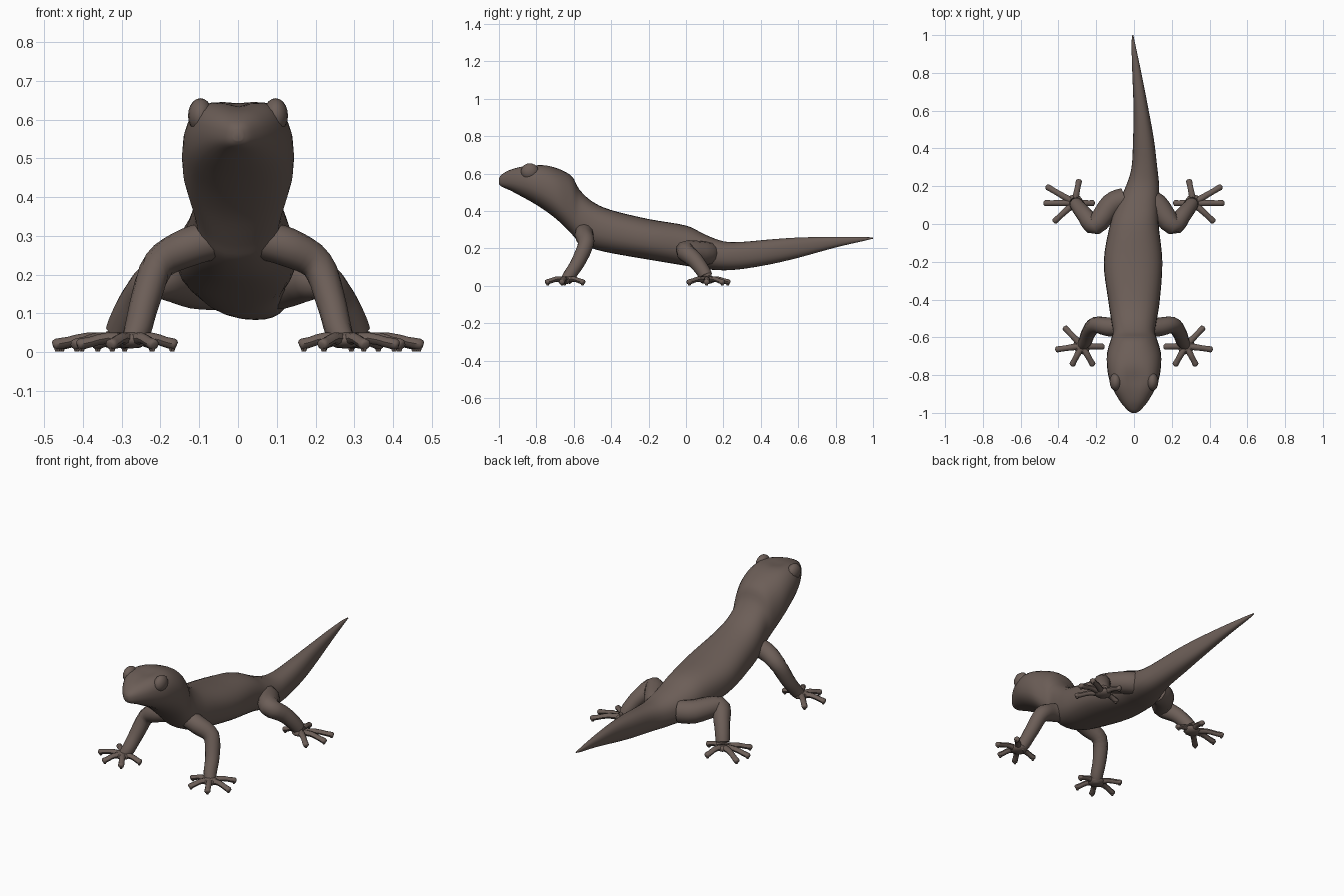
import bpy, bmesh, math
from mathutils import Vector

if "Cube" in bpy.data.objects:
    bpy.data.objects.remove(bpy.data.objects["Cube"])

skin = bpy.data.materials.new("brown_skin")
skin.diffuse_color = (0.15, 0.112, 0.096, 1)
skin.use_nodes = True
skin.node_tree.nodes["Principled BSDF"].inputs["Base Color"].default_value = skin.diffuse_color


def spline(rows, n):
    """Catmull-Rom interpolation through rows of numbers."""
    out = []
    for i in range(len(rows) - 1):
        p = [rows[max(0, min(len(rows) - 1, i + k))] for k in (-1, 0, 1, 2)]
        for s in range(n):
            t = s / n
            out.append([0.5 * (2 * b + (c - a) * t + (2 * a - 5 * b + 4 * c - d) * t * t
                               + (3 * b - a - 3 * c + d) * t ** 3) for a, b, c, d in zip(*p)])
    return out + [list(rows[-1])]


def loft(bm, rings):
    """Skin a list of point rings and cap both ends."""
    vr = [[bm.verts.new(p) for p in r] for r in rings]
    n = len(vr[0])
    for a, b in zip(vr, vr[1:]):
        for i in range(n):
            j = (i + 1) % n
            bm.faces.new((a[i], a[j], b[j], b[i]))
    bm.faces.new(vr[0][::-1])
    bm.faces.new(vr[-1])


def tube(bm, rows, sides=10, steps=4, flat=1.0):
    """Round limb through rows of x, y, z, radius."""
    pts = spline(rows, steps)
    rings = []
    for i, (x, y, z, r) in enumerate(pts):
        t = Vector(pts[min(i + 1, len(pts) - 1)][:3]) - Vector(pts[max(i - 1, 0)][:3])
        t.normalize()
        u = t.cross(Vector((0.35, -0.9, 0.2) if abs(t.z) > 0.9 else (0, 0, 1))).normalized()
        v = u.cross(t)
        rings.append([Vector((x, y, z)) + r * (math.cos(a) * u + flat * math.sin(a) * v)
                      for a in (2 * math.pi * k / sides for k in range(sides))])
    loft(bm, rings)


def finish(bm, name):
    bmesh.ops.recalc_face_normals(bm, faces=bm.faces)
    me = bpy.data.meshes.new(name)
    bm.to_mesh(me)
    bm.free()
    me.materials.append(skin)
    ob = bpy.data.objects.new(name, me)
    bpy.context.collection.objects.link(ob)
    bpy.context.view_layer.objects.active = ob
    ob.select_set(True)
    bpy.ops.object.shade_smooth_by_angle(angle=math.radians(45))
    ob.select_set(False)
    return ob


# Head, torso and tail: y, centre x, half width, top, bottom, brow dip
body = [
    (-1.00, 0, 0.012, 0.575, 0.545, 0),
    (-0.985, 0, 0.035, 0.595, 0.53, 0),
    (-0.94, 0, 0.073, 0.625, 0.51, 0.005),
    (-0.88, 0, 0.108, 0.652, 0.478, 0.02),
    (-0.82, 0, 0.132, 0.660, 0.445, 0.025),
    (-0.75, 0, 0.143, 0.652, 0.40, 0.01),
    (-0.68, 0, 0.142, 0.625, 0.345, 0),
    (-0.61, 0, 0.122, 0.585, 0.275, 0),
    (-0.57, 0, 0.112, 0.515, 0.235, 0),
    (-0.50, 0, 0.122, 0.450, 0.20, 0),
    (-0.40, 0, 0.137, 0.405, 0.175, 0),
    (-0.20, -0.005, 0.155, 0.357, 0.14, 0),
    (0.00, 0.002, 0.128, 0.322, 0.107, 0),
    (0.10, 0.02, 0.110, 0.275, 0.09, 0),
    (0.20, 0.045, 0.088, 0.238, 0.083, 0),
    (0.30, 0.055, 0.068, 0.235, 0.09, 0),
    (0.45, 0.05, 0.055, 0.248, 0.115, 0),
    (0.60, 0.038, 0.040, 0.258, 0.15, 0),
    (0.80, 0.015, 0.024, 0.262, 0.205, 0),
    (0.95, -0.003, 0.010, 0.261, 0.24, 0),
    (1.00, -0.006, 0.003, 0.258, 0.252, 0)]
rings = []
for y, cx, w, top, bot, dip in spline(body, 4):
    mid = bot + 0.48 * (top - bot)
    ring = []
    for k in range(28):
        a = 2 * math.pi * k / 28
        c, s = math.cos(a), math.sin(a)
        e = 0.85
        x = w * math.copysign(abs(c) ** e, c)
        z = mid + (top - mid if s > 0 else mid - bot) * math.copysign(abs(s) ** e, s)
        if s > 0:
            z -= dip * max(0, 1 - abs(x) / 0.09)
        ring.append((cx + x, y, z))
    rings.append(ring)
bm = bmesh.new()
loft(bm, rings)
finish(bm, "body_head_and_tail")

# Limbs: leg path, foot centre, toe tips (right side, mirrored below)
front_leg = [(0.06, -0.54, 0.29, 0.05), (0.13, -0.545, 0.27, 0.05), (0.205, -0.535, 0.225, 0.043),
             (0.24, -0.575, 0.13, 0.038), (0.258, -0.62, 0.06, 0.035), (0.272, -0.64, 0.03, 0.03)]
hind_leg = [(0.05, 0.13, 0.17, 0.062), (0.12, 0.10, 0.175, 0.062), (0.205, -0.005, 0.187, 0.053),
            (0.262, 0.05, 0.135, 0.043), (0.302, 0.10, 0.065, 0.037), (0.312, 0.112, 0.03, 0.032)]
front_toes = [(0.37, -0.545), (0.415, -0.665), (0.33, -0.75), (0.215, -0.75), (0.158, -0.65)]
hind_toes = [(0.29, 0.235), (0.465, 0.20), (0.478, 0.11), (0.425, 0.01), (0.21, 0.11)]

for name, leg, (fx, fy), toes in (("front", front_leg, (0.275, -0.645), front_toes),
                                  ("hind", hind_leg, (0.315, 0.112), hind_toes)):
    for side, m in (("right", 1), ("left", -1)):
        bm = bmesh.new()
        tube(bm, [(m * x, y, z, r) for x, y, z, r in leg], 12)
        finish(bm, f"{name}_leg_{side}")
        # Foot: flat palm with five knuckled toes
        bm = bmesh.new()
        bmesh.ops.create_icosphere(bm, subdivisions=2, radius=1)
        for v in bm.verts:
            v.co = Vector((m * fx + v.co.x * 0.047, fy + v.co.y * 0.045, 0.031 + v.co.z * 0.022))
        for tx, ty in toes:
            row = [(m * (fx + (tx - fx) * t), fy + (ty - fy) * t, z, r)
                   for t, z, r in ((0, 0.03, 0.02), (0.45, 0.036, 0.016), (0.75, 0.026, 0.015),
                                   (0.95, 0.02, 0.016), (1, 0.018, 0.008))]
            tube(bm, row, 8, 2, 0.9)
        # Claw pads touching the ground
        for tx, ty in toes:
            d = Vector((tx - fx, ty - fy)).normalized() * 0.012
            tube(bm, [(m * (tx - d.x), ty - d.y, 0.018, 0.012), (m * (tx - d.x), ty - d.y, 0.002, 0.006)], 6, 1)
        finish(bm, f"{name}_foot_{side}")

# Eyes: bulging lids under the brow ridges
for side, m in (("right", 1), ("left", -1)):
    bm = bmesh.new()
    bmesh.ops.create_uvsphere(bm, u_segments=16, v_segments=10, radius=1)
    for v in bm.verts:
        v.co = Vector((m * 0.097 + v.co.x * 0.032, -0.835 + v.co.y * 0.048, 0.61 + v.co.z * 0.045))
    finish(bm, f"eye_{side}")
